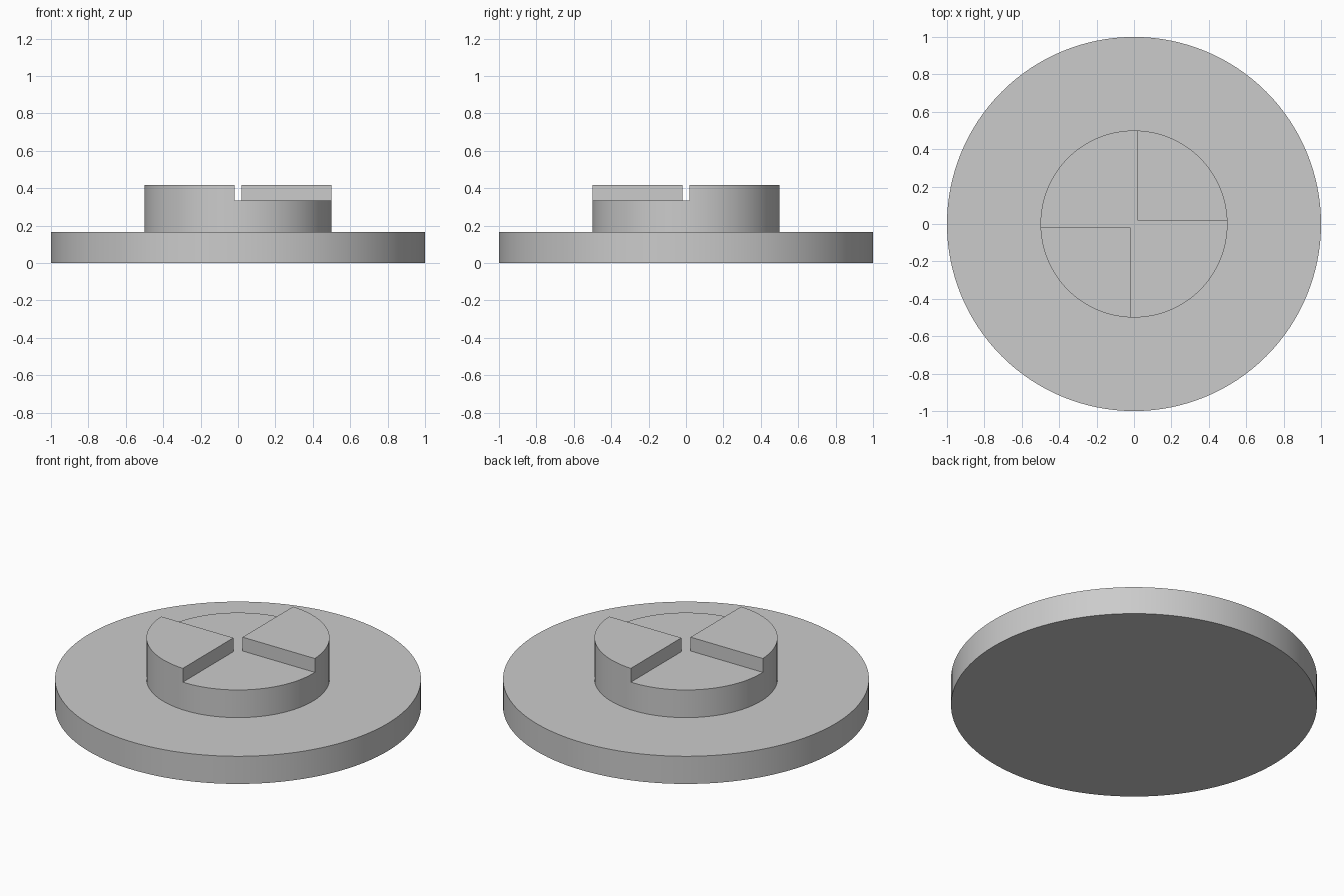
import bpy, bmesh, math

if "Cube" in bpy.data.objects:
    bpy.data.objects.remove(bpy.data.objects["Cube"], do_unlink=True)

SEGMENTS = 128
BASE_TOP, STEP_TOP, JAW_TOP = 1 / 6, 1 / 3, 5 / 12
HUB_RADIUS, GAP = 0.5, 0.018

grey = bpy.data.materials.new("plain grey")
grey.use_nodes = True
colour = (0.6, 0.6, 0.6, 1)
grey.diffuse_color = colour
grey.node_tree.nodes["Principled BSDF"].inputs["Base Color"].default_value = colour


def add_object(name, bm):
    bmesh.ops.recalc_face_normals(bm, faces=bm.faces)
    mesh = bpy.data.meshes.new(name)
    bm.to_mesh(mesh)
    bm.free()
    mesh.materials.append(grey)
    obj = bpy.data.objects.new(name, mesh)
    bpy.context.collection.objects.link(obj)
    return obj


def lathe(name, profile):
    bm = bmesh.new()
    verts = [bm.verts.new((r, 0, z)) for r, z in profile]
    edges = [bm.edges.new(pair) for pair in zip(verts, verts[1:])]
    bmesh.ops.spin(bm, geom=verts + edges, cent=(0, 0, 0), axis=(0, 0, 1),
                   angle=math.tau, steps=SEGMENTS)
    bmesh.ops.remove_doubles(bm, verts=bm.verts, dist=0.0001)
    return add_object(name, bm)


def prism(name, outline, bottom, height):
    bm = bmesh.new()
    face = bm.faces.new([bm.verts.new((x, y, bottom)) for x, y in outline])
    top = bmesh.ops.extrude_face_region(bm, geom=[face])["geom"]
    bmesh.ops.translate(bm, vec=(0, 0, height),
                        verts=[v for v in top if isinstance(v, bmesh.types.BMVert)])
    if face.is_valid and len(bm.faces) == len(outline) + 1:
        bm.faces.new(list(face.verts))
    return add_object(name, bm)


# Wide round flange with a round hub in one solid
coupling = lathe("flanged_jaw_coupling", [
    (0, 0), (1, 0), (1, BASE_TOP), (HUB_RADIUS, BASE_TOP),
    (HUB_RADIUS, JAW_TOP), (0, JAW_TOP)])

# Cutter for the two opposite lowered quarters, which meet at the centre
half = [(-GAP, -1), (1, -1), (1, GAP), (GAP, GAP)]
cutter = prism("jaw_cutter", half + [(-x, -y) for x, y in half], STEP_TOP, 0.3)
cutter.hide_render = True

cut = coupling.modifiers.new("jaw_cut", "BOOLEAN")
cut.operation = "DIFFERENCE"
cut.solver = "EXACT"
cut.object = cutter

bpy.ops.object.select_all(action="DESELECT")
coupling.select_set(True)
bpy.context.view_layer.objects.active = coupling
bpy.ops.object.modifier_apply(modifier=cut.name)
bpy.data.objects.remove(cutter, do_unlink=True)
bpy.ops.object.shade_smooth_by_angle(angle=math.radians(30))
